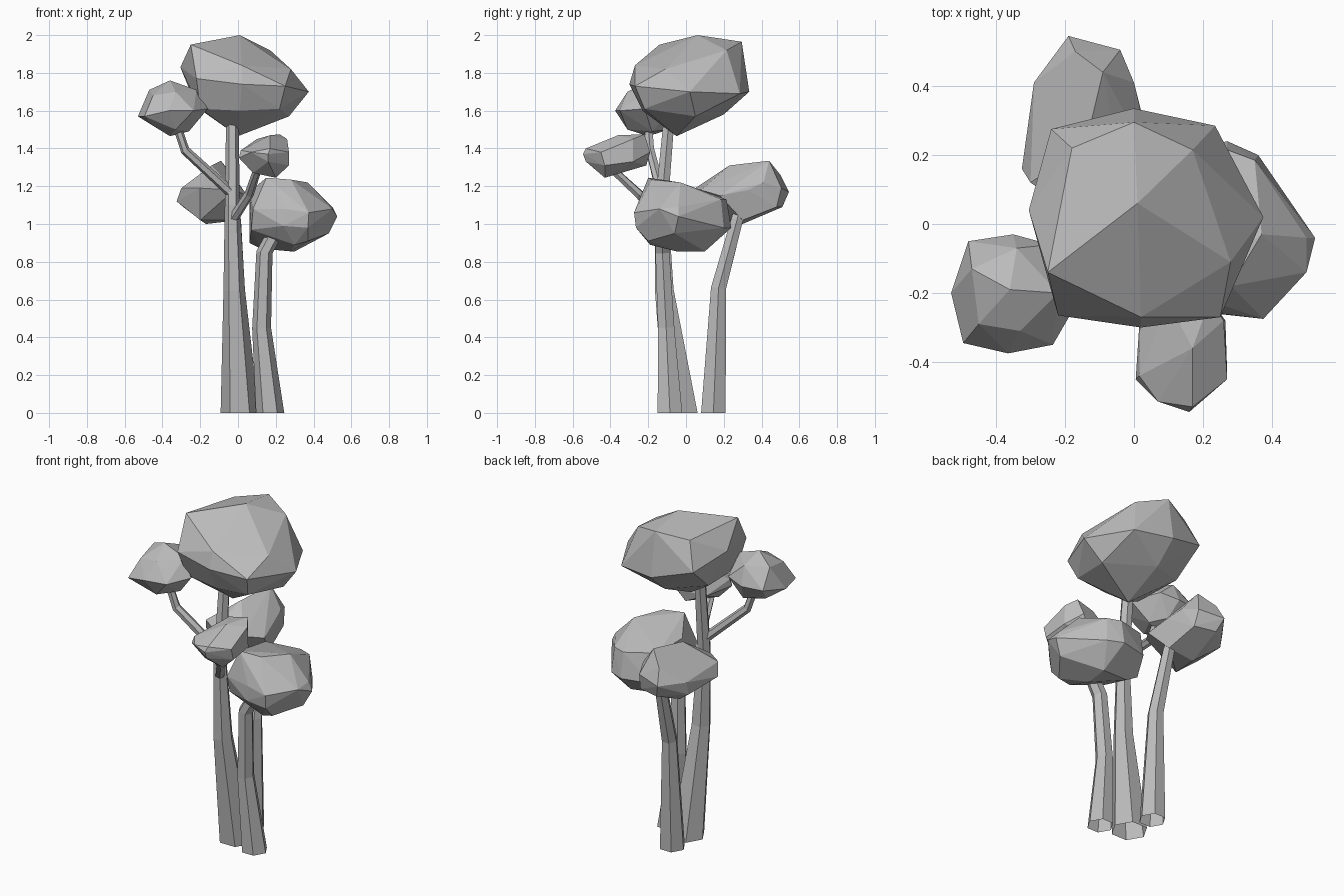
import bpy
import bmesh
from math import cos, sin, pi
from mathutils import Vector

default_cube = bpy.data.objects.get("Cube")
if default_cube:
    bpy.data.objects.remove(default_cube, do_unlink=True)

# One plain grey for wood and foliage
grey = bpy.data.materials.new("plain_grey")
grey.use_nodes = True
grey_value = (0.5, 0.5, 0.5, 1)
grey.diffuse_color = grey_value
grey.node_tree.nodes["Principled BSDF"].inputs["Base Color"].default_value = grey_value


def make_object(name, bm):
    bmesh.ops.recalc_face_normals(bm, faces=bm.faces[:])
    mesh = bpy.data.meshes.new(name)
    bm.to_mesh(mesh)
    bm.free()
    mesh.materials.append(grey)
    mesh.shade_flat()
    obj = bpy.data.objects.new(name, mesh)
    bpy.context.collection.objects.link(obj)
    return obj


def limb(name, path, sides=6):
    """Open tapered faceted tube; each path entry is x, y, z, radius."""
    bm = bmesh.new()
    points = [Vector(entry[:3]) for entry in path]
    rings = []
    for index, point in enumerate(points):
        before = points[max(index - 1, 0)]
        after = points[min(index + 1, len(points) - 1)]
        direction = Vector((0, 0, 1)) if point.z == 0 else (after - before).normalized()
        turn = Vector((0, 0, 1)).rotation_difference(direction)
        radius = path[index][3]
        ring = []
        for side in range(sides):
            angle = 2 * pi * side / sides
            offset = Vector((cos(angle), sin(angle), 0)) * radius
            ring.append(bm.verts.new(point + turn @ offset))
        rings.append(ring)
    for lower, upper in zip(rings, rings[1:]):
        for side in range(sides):
            following = (side + 1) % sides
            bm.faces.new((lower[side], lower[following], upper[following], upper[side]))
    return make_object(name, bm)


def foliage(name, *tiers):
    """Faceted clump stretched over tiers of corner points, in hundredths."""
    bm = bmesh.new()
    for tier in tiers:
        for corner in tier:
            bm.verts.new(Vector(corner) / 100)
    hull = bmesh.ops.convex_hull(bm, input=bm.verts[:])
    spare = [v for v in hull["geom_interior"] if isinstance(v, bmesh.types.BMVert)]
    bmesh.ops.delete(bm, geom=spare, context="VERTS")
    bmesh.ops.dissolve_limit(bm, angle_limit=0.06, verts=bm.verts[:], edges=bm.edges[:])
    return make_object(name, bm)


# Three trunks, rising from the ground
limb("main_trunk", [(0.01, -0.027, 0, 0.102), (-0.02, -0.115, 0.65, 0.057),
                    (-0.03, -0.13, 1.1, 0.04), (-0.03, -0.09, 1.55, 0.033)])
limb("left_trunk", [(0.17, -0.085, 0, 0.075), (0.125, -0.105, 0.45, 0.05),
                    (0.14, -0.125, 0.85, 0.043), (0.2, -0.125, 0.96, 0.04)])
limb("back_trunk", [(-0.01, 0.145, 0, 0.075), (-0.01, 0.172, 0.66, 0.046),
                    (-0.02, 0.27, 1.02, 0.036), (-0.04, 0.29, 1.1, 0.035)])

# Two side branches off the main trunk
limb("right_branch", [(-0.03, -0.13, 1.16, 0.028), (-0.28, -0.19, 1.39, 0.025),
                      (-0.33, -0.2, 1.54, 0.022)])
limb("front_branch", [(-0.03, -0.13, 1.02, 0.028), (0.06, -0.25, 1.16, 0.025),
                      (0.1, -0.38, 1.28, 0.022)])

# Foliage clumps: upper, middle and lower tiers
foliage("top_foliage",
        [(1, 6, 200), (-25, -14, 195), (-18, 22, 193), (0, 29.5, 196.5), (17, 21.5, 192)],
        [(2, -27, 184), (-22, -26.5, 177), (2, -30, 174), (25, -27, 173), (28, -11, 182),
         (37.5, 2, 170), (23.5, 28.5, 169), (0, 33.5, 170), (-30.5, 4, 183), (-24, 27.5, 177)],
        [(27, 5, 157), (22, -22, 161), (1, -23, 160), (-20, -20, 161),
         (-22, 10, 162), (0, 20, 158), (0, -5, 146.5)])
foliage("right_foliage",
        [(-36, -19, 176), (-47, -13, 171), (-45, -29, 168), (-33, -31, 170),
         (-22, -20, 171), (-34, -7, 171)],
        [(-48, -5, 160), (-35, -3, 160), (-24, -6, 162), (-16, -22, 161),
         (-23.5, -35, 160), (-36.5, -37.5, 160), (-49.5, -34.5, 157), (-53, -20, 157)],
        [(-36, -20, 146.5), (-26, -18, 149), (-45, -12, 152), (-45, -28, 152),
         (-33, -31, 150), (-32, -9, 150)])
foliage("front_foliage",
        [(17, -36, 147), (22, -22, 147.5), (10, -23, 145), (26, -28, 145)],
        [(1.5, -44, 139), (7, -51.5, 138), (17, -53, 140), (16, -54.5, 137), (27, -45, 138),
         (0.5, -45, 135), (2, -22, 137), (20, -19, 138)],
        [(26.5, -28, 133), (15, -21, 131), (20, -43, 124.5), (8, -43, 127), (27, -43, 131),
         (16, -53, 133)])
foliage("left_foliage",
        [(15, -20, 124.5), (37, -3, 122), (28, -18, 123.5), (6, -5, 117), (8, 15, 115),
         (27, 21.5, 113), (35, 18.5, 113)],
        [(52.5, -4, 104), (50, -4, 109), (50, -14, 108), (37.5, -27.5, 106), (25, -26, 108),
         (8, -22, 108), (37, -26.5, 98), (24, -26, 99)],
        [(48, -6, 95), (36, 20, 98), (27, 24, 98), (10, 20, 98), (30, 10, 85.5),
         (28, -5, 85.5), (12, 8, 87), (30, -19, 89), (6, 10, 90), (7, -18, 97),
         (37, -20, 91)])
foliage("back_foliage",
        [(-9, 44, 133.5), (-14, 23, 131), (-17, 50, 126), (0, 41, 122)],
        [(-19, 54.5, 117), (-4, 50.5, 119), (2, 33, 118), (5, 18, 115), (-2, 8, 118),
         (-20, 5, 119), (-30, 12, 119), (-32.5, 16, 112), (-29, 41, 117)],
        [(-29, 39, 109), (-16, 51, 109), (-3, 48, 109), (-17, 30, 100), (0, 30, 102),
         (-21, 36, 103), (-20, 12, 102)])
